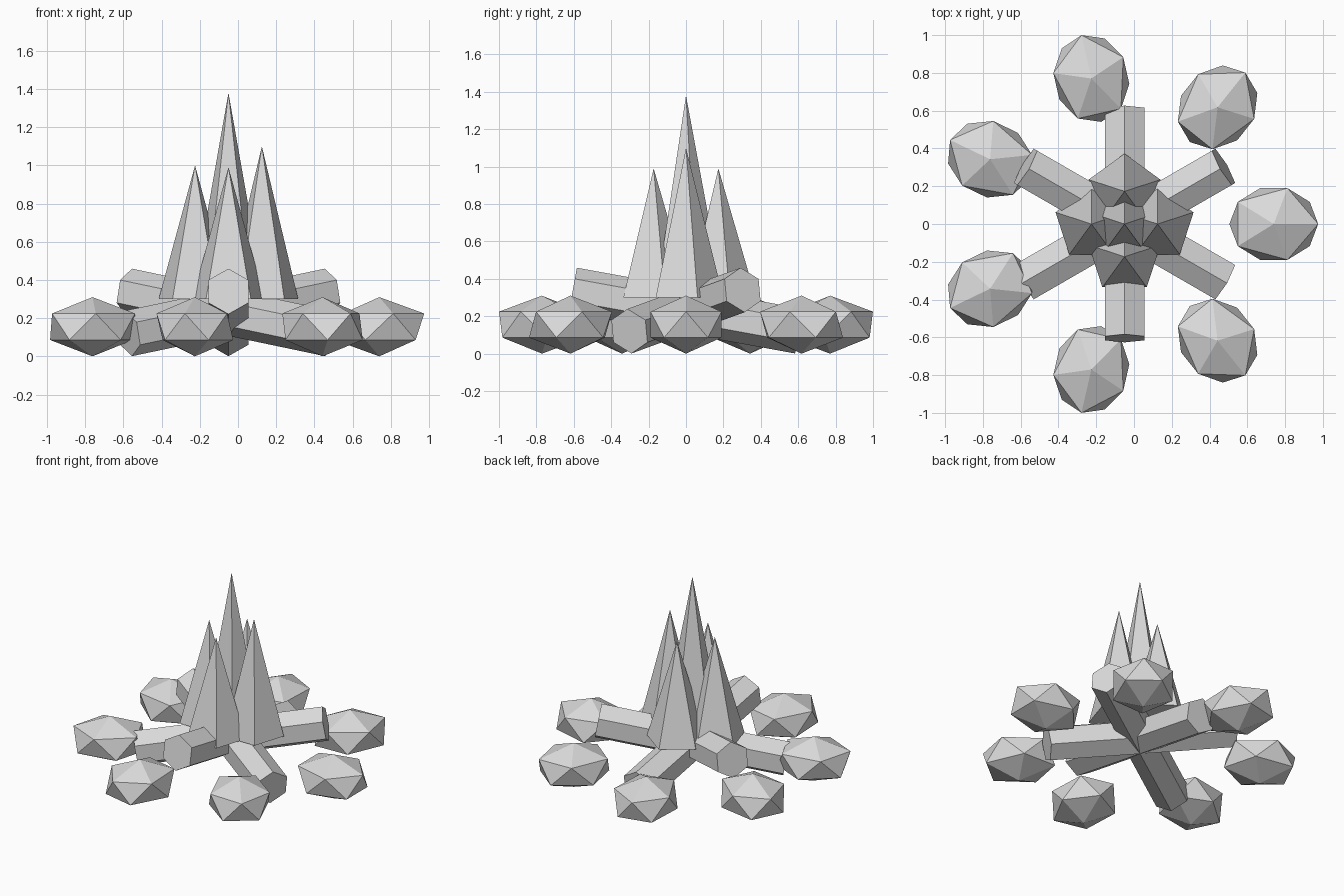
import bpy
from math import cos, sin, radians, tau
from mathutils import Matrix, Vector

old = bpy.data.objects.get("Cube")
if old:
    bpy.data.objects.remove(old, do_unlink=True)

CENTRE = Vector((-0.05, 0, 0))

grey = bpy.data.materials.new("plain_grey")
grey.use_nodes = True
colour = (0.7, 0.7, 0.7, 1)
grey.diffuse_color = colour
grey.node_tree.nodes["Principled BSDF"].inputs["Base Color"].default_value = colour


def finish(name):
    """Name the new primitive and give it the material."""
    ob = bpy.context.object
    ob.name = name
    ob.data.materials.append(grey)
    return ob


# Ring of seven flattened faceted stones
for i in range(7):
    a = tau * i / 7
    bpy.ops.mesh.primitive_ico_sphere_add(
        subdivisions=1, radius=1,
        location=CENTRE + Vector((0.79 * cos(a), 0.79 * sin(a), 0.155)),
        rotation=(0, 0, a))
    finish(f"stone_{i + 1}").scale = (0.263, 0.223, 0.155)

# Three crossed six-sided logs, each with one end raised
lay_down = Matrix(((0, 0, 1), (1, 0, 0), (0, 1, 0))).to_4x4()
for i in range(3):
    bpy.ops.mesh.primitive_cylinder_add(vertices=6, radius=0.121, depth=1.23)
    log = finish(f"log_{i + 1}")
    log.matrix_world = (Matrix.Translation(CENTRE + Vector((0, 0, 0.23)))
                        @ Matrix.Rotation(radians(30 + 120 * i), 4, "Z")
                        @ Matrix.Rotation(-0.18, 4, "Y") @ lay_down)

# Five-sided flames: a tall one in the middle, four around it
BASE = 0.3
flames = {
    "middle_flame": (0, 0, 1.38),
    "left_flame": (0.175, 0, 1.1),
    "right_flame": (-0.175, 0, 1.0),
    "front_flame": (0, -0.173, 0.99),
    "back_flame": (0, 0.173, 0.99),
}
for name, (x, y, top) in flames.items():
    bpy.ops.mesh.primitive_cone_add(
        vertices=5, radius1=0.2, radius2=0, depth=top - BASE,
        location=CENTRE + Vector((x, y, (top + BASE) / 2)))
    finish(name)
